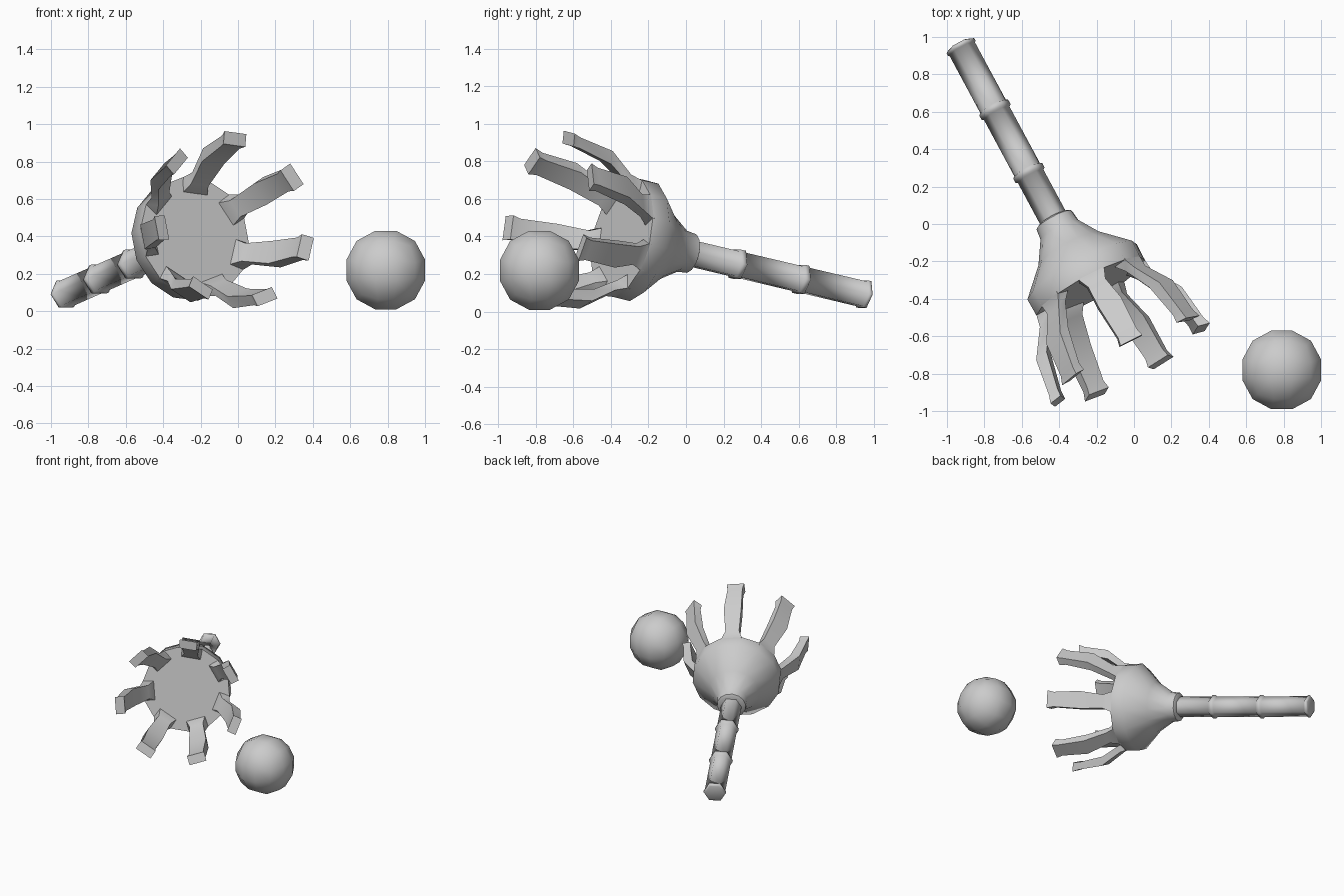
import bpy, bmesh
from math import sin, cos, radians, tau
from mathutils import Vector, Matrix

if "Cube" in bpy.data.objects:
    bpy.data.objects.remove(bpy.data.objects["Cube"])

# Tool frame: local z runs along the handle towards the fingers, local y points up
D = Vector((0.538, -1.0, 0.237)).normalized()
U = Vector((0, 0, 1)).cross(D).normalized()
FRAME = Matrix((U, D.cross(U), D)).transposed().to_4x4()
FRAME.translation = (-0.426, 0.02, 0.312)
COUNT, START = 7, radians(-20)


def loft(bm, rings):
    """Skin a list of equal-length rings and cap both ends."""
    vs = [[bm.verts.new(p) for p in r] for r in rings]
    for a, b in zip(vs, vs[1:]):
        for i in range(len(a)):
            j = (i + 1) % len(a)
            bm.faces.new((a[i], a[j], b[j], b[i]))
    bm.faces.new(vs[0][::-1])
    bm.faces.new(vs[-1])


def circle(t, r, n, start):
    return [Vector((r * cos(start + tau * i / n), r * sin(start + tau * i / n), t)) for i in range(n)]


def finish(name, bm, angle):
    bmesh.ops.recalc_face_normals(bm, faces=bm.faces)
    me = bpy.data.meshes.new(name)
    bm.to_mesh(me)
    bm.free()
    ob = bpy.data.objects.new(name, me)
    bpy.context.collection.objects.link(ob)
    bpy.ops.object.select_all(action='DESELECT')
    ob.select_set(True)
    bpy.context.view_layer.objects.active = ob
    bpy.ops.object.shade_smooth_by_angle(angle=radians(angle))
    return ob


# Handle: six-sided rod with an end lip and two raised joints
profile = [(-1.09, 0.07), (-1.083, 0.084), (-1.066, 0.084), (-1.062, 0.077)]
for joint in (-0.685, -0.293):
    profile += [(joint - 0.021, 0.077), (joint - 0.014, 0.088),
                (joint + 0.014, 0.088), (joint + 0.021, 0.077)]
profile += [(0.03, 0.077)]
bm = bmesh.new()
loft(bm, [circle(t, r, 6, 0) for t, r in profile])
finish("handle", bm, 61).matrix_world = FRAME

# Palm: flared cone, two sides per finger, closed by a flat disc
palm = [(-0.01, 0.09), (0.0, 0.108), (0.06, 0.115), (0.18, 0.19), (0.32, 0.33), (0.42, 0.328)]
n = COUNT * 2
bm = bmesh.new()
loft(bm, [circle(t, r, n, START + tau / n / 2) for t, r in palm])
finish("palm", bm, 50).matrix_world = FRAME

# Fingers: (distance along axis, outer radius, inner radius, half width)
stations = [(0.36, 0.319, 0.22, 0.076), (0.425, 0.32, 0.235, 0.074), (0.48, 0.335, 0.275, 0.052),
            (0.63, 0.435, 0.365, 0.066), (0.83, 0.465, 0.408, 0.056), (0.875, 0.478, 0.41, 0.066)]
bm = bmesh.new()
for k in range(COUNT):
    rot = Matrix.Rotation(START + tau * k / COUNT, 4, 'Z')
    loft(bm, [[rot @ Vector(p) for p in ((o, -h, t), (o, h, t), (i, h, t - 0.01), (i, -h, t - 0.01))]
              for t, o, i, h in stations])
finish("fingers", bm, 40).matrix_world = FRAME

# Ball: cube split three by three and blown up to a sphere
bm = bmesh.new()
bmesh.ops.create_cube(bm, size=2)
bmesh.ops.subdivide_edges(bm, edges=bm.edges[:], cuts=2, use_grid_fill=True)
for v in bm.verts:
    v.co = Vector([c if abs(c) > 0.9 else (0.268 if c > 0 else -0.268) for c in v.co]).normalized() * 0.2245
ball = finish("ball", bm, 60)
ball.location = (0.79, -0.78, 0.22)
